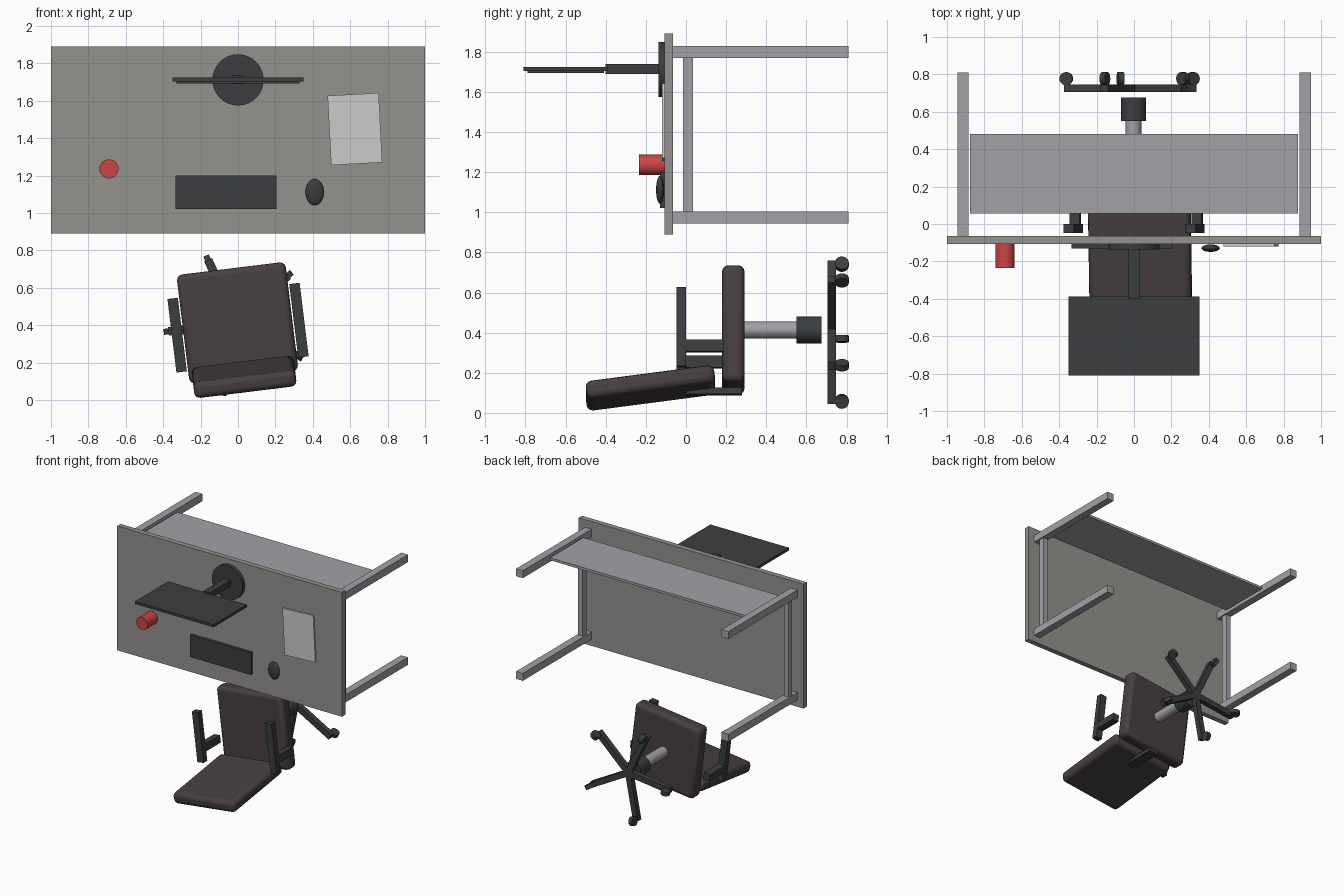
import bpy
from math import radians
from mathutils import Matrix, Vector

if "Cube" in bpy.data.objects:
    bpy.data.objects.remove(bpy.data.objects["Cube"])


def material(name, r, g, b):
    m = bpy.data.materials.new(name)
    m.diffuse_color = (r, g, b, 1)
    m.use_nodes = True
    m.node_tree.nodes["Principled BSDF"].inputs["Base Color"].default_value = m.diffuse_color
    return m


TOP = material("warm_grey", 0.30, 0.29, 0.275)
METAL = material("light_metal", 0.36, 0.36, 0.39)
DARK = material("dark_plastic", 0.045, 0.047, 0.05)
FABRIC = material("fabric", 0.065, 0.05, 0.055)
PAPER = material("paper", 0.55, 0.55, 0.55)
RED = material("red", 0.6, 0.06, 0.06)
I = Matrix.Identity(4)


def finish(name, mat, frame, loc, rot, bevel=0):
    ob = bpy.context.object
    ob.name = name
    ob.data.materials.append(mat)
    if bevel:
        mod = ob.modifiers.new("rounding", 'BEVEL')
        mod.width, mod.segments = bevel, 3
        bpy.ops.object.shade_smooth_by_angle(angle=radians(35))
    ob.matrix_world = frame @ Matrix.Translation(loc) @ rot
    return ob


def box(name, x, y, z, mat, frame=I, rot=I, bevel=0):
    """Box from (min, max) ranges, turned about its own centre."""
    lo, hi = Vector((x[0], y[0], z[0])), Vector((x[1], y[1], z[1]))
    bpy.ops.mesh.primitive_cube_add(size=1)
    bpy.context.object.data.transform(Matrix.Diagonal((*(hi - lo), 1)))
    return finish(name, mat, frame, (lo + hi) / 2, rot, bevel)


def cylinder(name, x, z, y0, y1, r, mat, frame=I, sides=32):
    """Cylinder along y."""
    bpy.ops.mesh.primitive_cylinder_add(vertices=sides, radius=r, depth=y1 - y0)
    bpy.ops.object.shade_smooth_by_angle(angle=radians(35))
    return finish(name, mat, frame, (x, (y0 + y1) / 2, z), Matrix.Rotation(radians(90), 4, 'X'))


# Desk: top, legs, side rails, back panel
box("desk_top", (-1, 1), (-0.107, -0.065), (0.89, 1.89), TOP)
for s, side in ((-1, "left"), (1, "right")):
    cx = s * 0.915
    for cz, end in ((0.973, "front"), (1.799, "back")):
        box(f"{side}_{end}_leg", (cx - 0.03, cx + 0.03), (-0.065, 0.81), (cz - 0.03, cz + 0.03), METAL)
    box(f"{side}_rail", (cx - 0.02, cx + 0.02), (-0.015, 0.035), (1.0, 1.772), METAL)
box("back_panel", (-0.876, 0.876), (0.055, 0.48), (1.79, 1.81), METAL)

# Monitor
cylinder("monitor_base", 0, 1.712, -0.137, -0.107, 0.137, DARK)
box("monitor_stand", (-0.03, 0.03), (-0.40, -0.135), (1.69, 1.738), DARK)
box("monitor_body", (-0.35, 0.35), (-0.81, -0.388), (1.704, 1.725), DARK)
box("monitor_screen", (-0.33, 0.33), (-0.79, -0.408), (1.694, 1.706), DARK)

# Things on the desk
box("keyboard", (-0.335, 0.205), (-0.13, -0.107), (1.022, 1.2), DARK)
box("paper_pad", (0.488, 0.762), (-0.119, -0.107), (1.263, 1.635), PAPER,
    rot=Matrix.Rotation(radians(-3), 4, 'Y'))
bpy.ops.mesh.primitive_uv_sphere_add(segments=24, ring_count=12, radius=1)
bpy.ops.object.shade_smooth()
bpy.context.object.data.transform(Matrix.Diagonal((0.049, 0.02, 0.07, 1)))
finish("mouse", DARK, I, (0.41, -0.129, 1.112), I)
cylinder("mug", -0.69, 1.236, -0.235, -0.107, 0.051, RED)

# Chair, turned seven degrees about its own column
CHAIR = Matrix.Translation((-0.003, 0, 0.413)) @ Matrix.Rotation(radians(-7), 4, 'Y')
box("seat", (-0.293, 0.293), (0.18, 0.291), (-0.293, 0.293), FABRIC, CHAIR, bevel=0.03)
box("backrest", (-0.275, 0.275), (-0.5, 0.145), (-0.336, -0.246), FABRIC, CHAIR,
    Matrix.Rotation(radians(7.5), 4, 'X'), bevel=0.03)
box("back_support", (-0.04, 0.04), (0.0, 0.28), (-0.325, -0.293), DARK, CHAIR)
for s, side in ((-1, "left"), (1, "right")):
    u = s * 0.328
    box(f"{side}_armrest", (u - 0.028, u + 0.028), (-0.047, 0.0), (-0.224, 0.172), DARK, CHAIR)
    box(f"{side}_arm_post", (u - 0.027, u + 0.027), (-0.01, 0.187), (-0.15, -0.092), DARK, CHAIR)

# Column and five-spoke base with casters
cylinder("gas_lift", 0, 0, 0.29, 0.56, 0.042, METAL, CHAIR)
cylinder("lift_sleeve", 0, 0, 0.55, 0.675, 0.067, DARK, CHAIR)
for i in range(5):
    spoke = CHAIR @ Matrix.Rotation(radians(-36 - 72 * i), 4, 'Y')
    box(f"base_spoke_{i + 1}", (0, 0.372), (0.705, 0.747), (-0.023, 0.023), DARK, spoke)
    bpy.ops.mesh.primitive_cylinder_add(vertices=20, radius=0.035, depth=0.032)
    bpy.ops.object.shade_smooth_by_angle(angle=radians(35))
    finish(f"caster_{i + 1}", DARK, spoke, (0.362, 0.777, 0), I)
